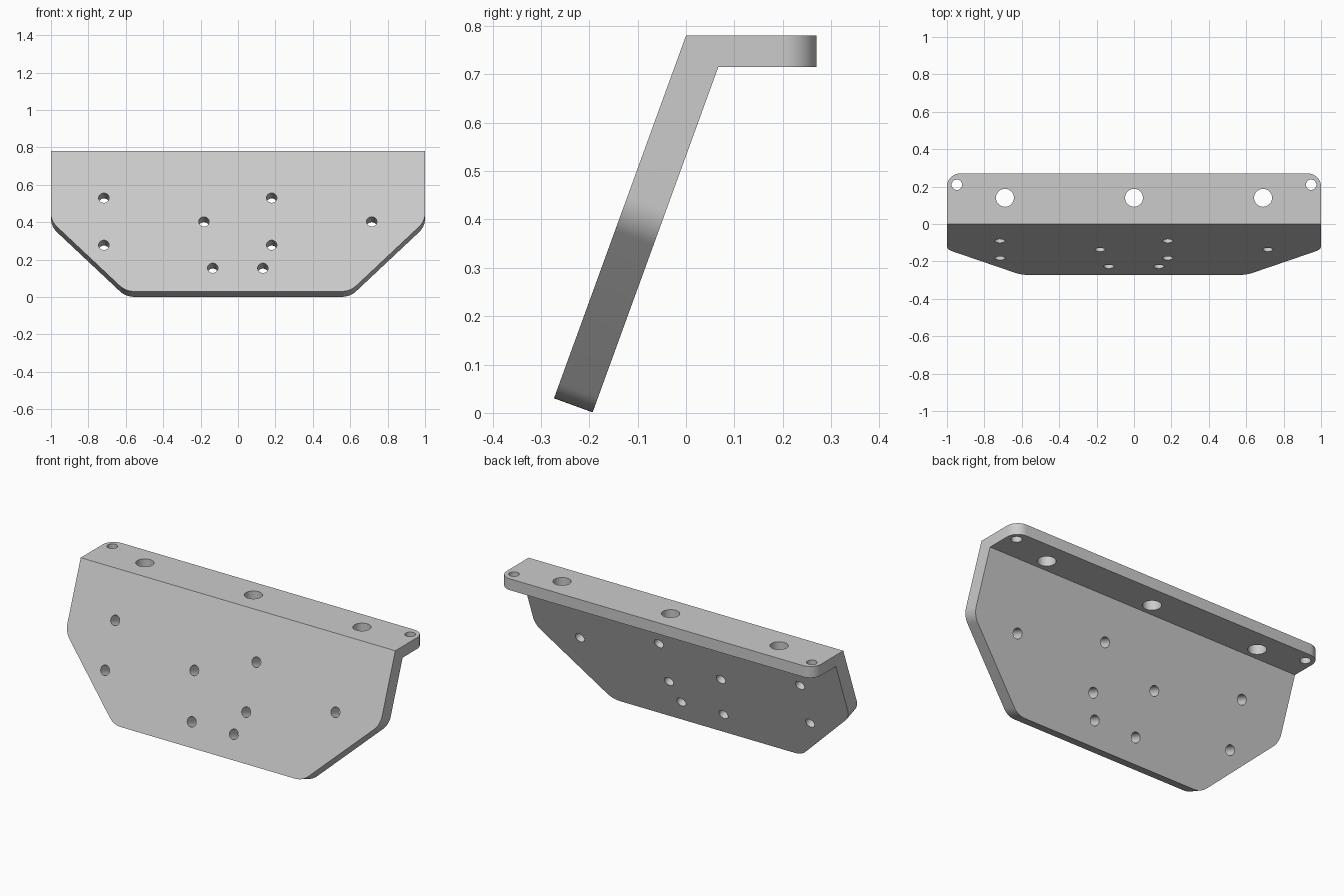
import bpy, bmesh
from math import radians, sin, cos, tan, pi
from mathutils import Vector, Matrix

cube = bpy.data.objects.get("Cube")
if cube:
    bpy.data.objects.remove(cube, do_unlink=True)

# Main dimensions
LEAN = radians(20)      # lean of the plate from vertical
TOP = 0.78
DEPTH = 0.27
FLANGE = 0.065          # flange thickness
PLATE = 0.085           # plate thickness
LENGTH = 0.798          # plate length along its slope
CHAMFER = 0.40

metal = bpy.data.materials.new("light grey metal")
metal.use_nodes = True
grey = (0.6, 0.6, 0.6, 1)
metal.diffuse_color = grey
metal.node_tree.nodes["Principled BSDF"].inputs["Base Color"].default_value = grey


def prism(name, outline, depth, matrix):
    """Extrude a 2D outline by depth, centred on its plane, placed by matrix."""
    bm = bmesh.new()
    face = bm.faces.new([bm.verts.new((p[0], p[1], -depth / 2)) for p in outline])
    new = bmesh.ops.extrude_face_region(bm, geom=[face])["geom"]
    bmesh.ops.translate(bm, vec=(0, 0, depth),
                        verts=[v for v in new if isinstance(v, bmesh.types.BMVert)])
    bmesh.ops.transform(bm, matrix=matrix, verts=bm.verts)
    bmesh.ops.recalc_face_normals(bm, faces=bm.faces)
    mesh = bpy.data.meshes.new(name)
    bm.to_mesh(mesh)
    bm.free()
    mesh.materials.append(metal)
    obj = bpy.data.objects.new(name, mesh)
    bpy.context.collection.objects.link(obj)
    return obj


def rounded(corners, steps=10):
    """Outline from (x, y, radius) corners, each filleted by its radius."""
    points = []
    for i, (x, y, r) in enumerate(corners):
        p = Vector((x, y))
        if r == 0:
            points.append(p)
            continue
        a = (Vector(corners[i - 1][:2]) - p).normalized()
        b = (Vector(corners[(i + 1) % len(corners)][:2]) - p).normalized()
        half = a.angle(b) / 2
        centre = p + (a + b).normalized() * r / sin(half)
        start = p + a * r / tan(half) - centre
        sweep = start.angle_signed(p + b * r / tan(half) - centre)
        for k in range(steps + 1):
            points.append(centre + Matrix.Rotation(-sweep * k / steps, 2) @ start)
    return points


def circle(x, y, r, sides=32):
    return [(x + r * cos(2 * pi * k / sides), y + r * sin(2 * pi * k / sides))
            for k in range(sides)]


def cut(target, cutter, operation):
    cutter.hide_render = True
    mod = target.modifiers.new("cut", "BOOLEAN")
    mod.operation, mod.object, mod.solver = operation, cutter, "EXACT"
    bpy.context.view_layer.objects.active = target
    bpy.ops.object.modifier_apply(modifier=mod.name)
    bpy.data.objects.remove(cutter, do_unlink=True)


# Bent side profile, extruded along x
front_y, front_z = -LENGTH * sin(LEAN), TOP - LENGTH * cos(LEAN)
bend_y = PLATE / cos(LEAN) - FLANGE * tan(LEAN)
profile = [(0, TOP), (DEPTH, TOP), (DEPTH, TOP - FLANGE), (bend_y, TOP - FLANGE),
           (front_y + PLATE * cos(LEAN), front_z - PLATE * sin(LEAN)), (front_y, front_z)]
along_x = Matrix(((0, 0, 1, 0), (1, 0, 0, 0), (0, 1, 0, 0), (0, 0, 0, 1)))
bracket = prism("angled_bracket", profile, 2, along_x)

# Plate frame: origin on the top front edge, y up the slope, z along its normal
plate_frame = Matrix.Translation((0, 0, TOP)) @ Matrix.Rotation(pi / 2 - LEAN, 4, "X")

# Chamfered and rounded lower corners of the plate
side, low = 1 - CHAMFER, -LENGTH
right_half = [(side, low - 0.0, 0.11), (1, low + CHAMFER, 0.11)]
left_half = [(-x, y, r) for x, y, r in reversed(right_half)]
outline = rounded(right_half + [(1, 1, 0), (-1, 1, 0)] + left_half)
cut(bracket, prism("plate_outline", outline, 3, plate_frame), "INTERSECT")

# Rounded back corners of the flange
outline = rounded([(-1, -1, 0), (1, -1, 0), (1, DEPTH, 0.07), (-1, DEPTH, 0.07)])
cut(bracket, prism("flange_outline", outline, 4, Matrix.Identity(4)), "INTERSECT")

# Flange holes
over_flange = Matrix.Translation((0, 0, TOP))
for x, y, r in [(-0.69, 0.14, 0.048), (0, 0.14, 0.048), (0.69, 0.14, 0.048),
                (-0.947, 0.21, 0.028), (0.947, 0.21, 0.028)]:
    cut(bracket, prism("flange_hole", circle(x, y, r), 0.4, over_flange), "DIFFERENCE")

# Plate holes, square to the sloping face
for x, z in [(-0.717, 0.53), (0.18, 0.53), (-0.182, 0.403), (0.715, 0.403),
             (-0.717, 0.278), (0.18, 0.278), (-0.135, 0.155), (0.133, 0.155)]:
    hole = circle(x, (z - TOP) / cos(LEAN), 0.028)
    cut(bracket, prism("plate_hole", hole, 0.3, plate_frame), "DIFFERENCE")

bpy.ops.object.select_all(action="DESELECT")
bracket.select_set(True)
bpy.context.view_layer.objects.active = bracket
bpy.ops.object.shade_smooth_by_angle(angle=radians(30))
